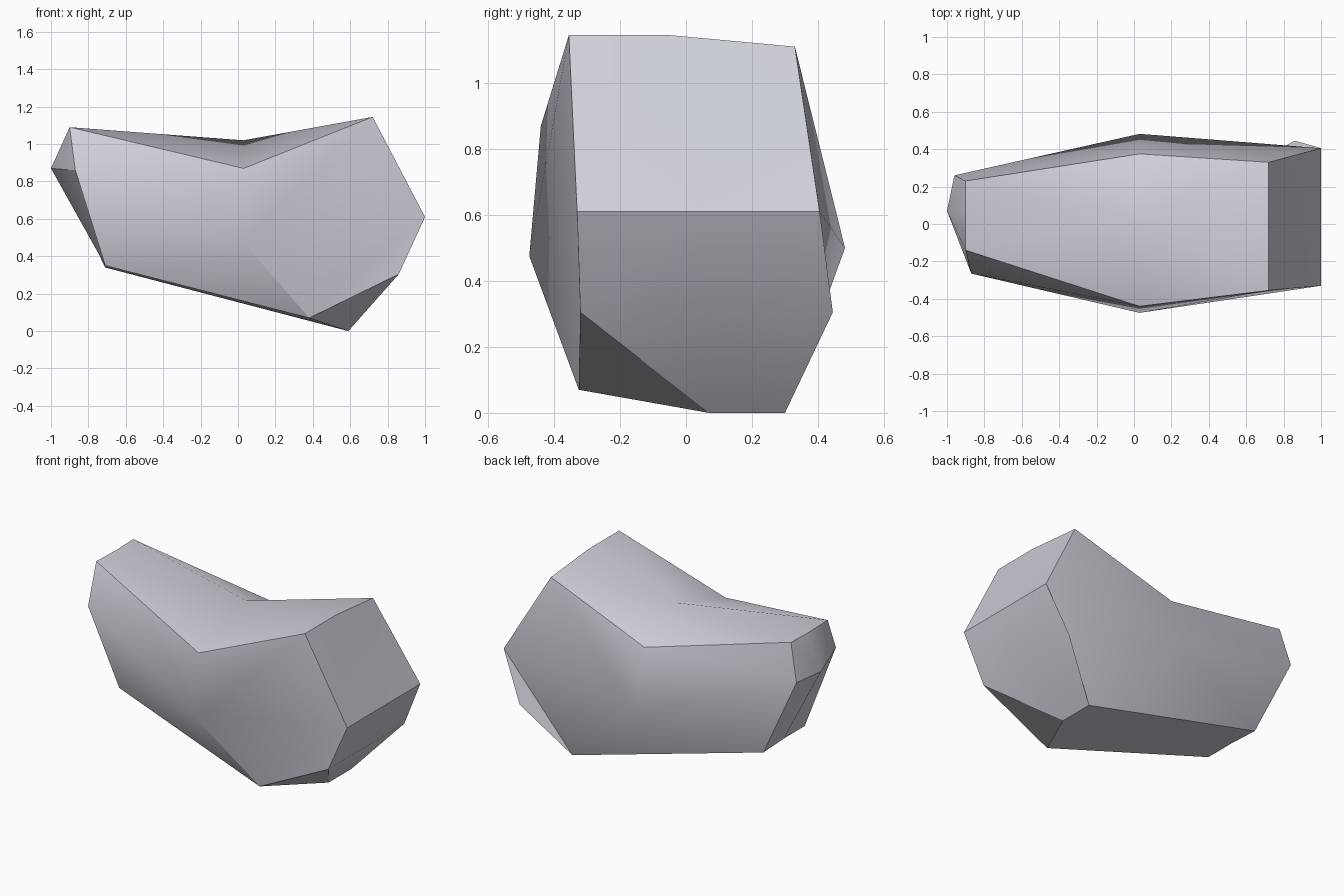
import bpy, bmesh, math

if "Cube" in bpy.data.objects:
    bpy.data.objects.remove(bpy.data.objects["Cube"])

# Three eight-sided rings (front, middle, back), order:
# top left, saddle, top right, right, lower right, bottom, lower left, left
front = [(-.9, -.14, 1.09), (.03, -.44, .87), (.72, -.355, 1.145), (1, -.33, .61),
         (.86, -.32, .305), (.38, -.325, .07), (-.71, -.18, .35), (-.87, -.265, .86)]
middle = [(-.9, .07, 1.085), (.03, .04, 1.02), (.72, -.05, 1.145), (1, .04, .61),
          (.86, .06, .305), (.59, .07, 0), (-.71, .03, .35), (-1, .07, .87)]
back = [(-.9, .23, 1.09), (.03, .375, .865), (.72, .33, 1.11), (1, .405, .61),
        (.86, .445, .305), (.59, .30, 0), (-.71, .235, .34), (-.96, .26, .86)]

bm = bmesh.new()
rings = [[bm.verts.new(p) for p in ring] for ring in (front, middle, back)]

# Outer band
for a, b in zip(rings, rings[1:]):
    for i in range(8):
        j = (i + 1) % 8
        bm.faces.new((a[i], a[j], b[j], b[i]))

# Bulging front and back, four facets round a centre point
for ring, centre in ((rings[0], (.03, -.475, .475)), (rings[2], (.03, .482, .5))):
    c = bm.verts.new(centre)
    for i in (0, 2, 4, 6):
        bm.faces.new((ring[i - 1], ring[i], ring[i + 1], c))

bmesh.ops.triangulate(bm, faces=bm.faces[:], quad_method='SHORT_EDGE')
bmesh.ops.recalc_face_normals(bm, faces=bm.faces[:])
mesh = bpy.data.meshes.new("rock")
bm.to_mesh(mesh)
bm.free()

rock = bpy.data.objects.new("rock", mesh)
bpy.context.collection.objects.link(rock)
grey = bpy.data.materials.new("pale grey stone")
grey.diffuse_color = (.62, .63, .69, 1)
grey.use_nodes = True
grey.node_tree.nodes["Principled BSDF"].inputs["Base Color"].default_value = grey.diffuse_color
mesh.materials.append(grey)

# Soft facets, sharp rims
bpy.context.view_layer.objects.active = rock
rock.select_set(True)
bpy.ops.object.shade_smooth_by_angle(angle=math.radians(30))
